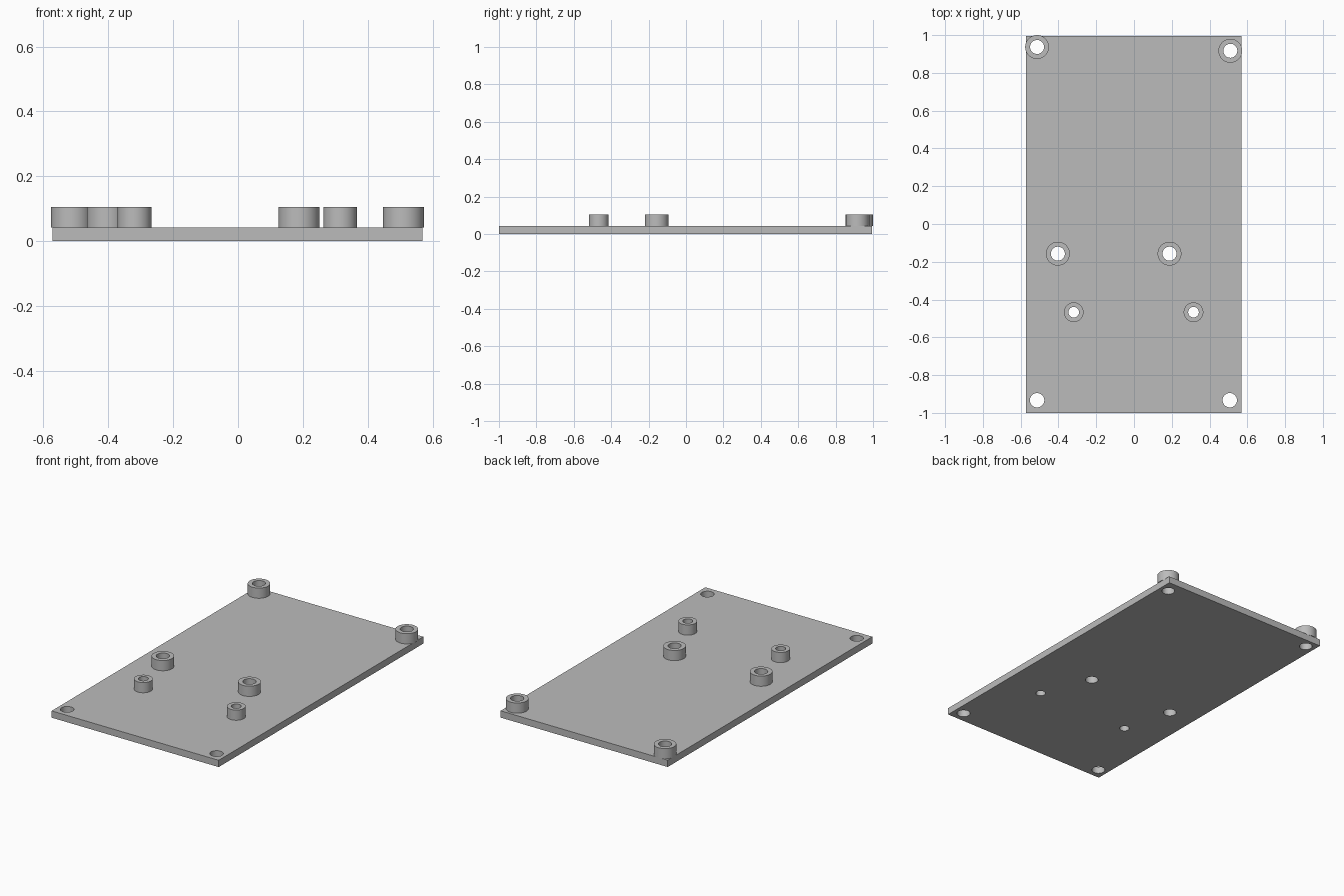
import bpy
import bmesh
import math
from mathutils import Matrix

if "Cube" in bpy.data.objects:
    bpy.data.objects.remove(bpy.data.objects["Cube"])

PLATE_TOP, BOSS_TOP = 0.042, 0.105
SIDES = 64

grey = bpy.data.materials.new("plain_grey")
grey.use_nodes = True
grey.diffuse_color = (0.5, 0.5, 0.5, 1)
grey.node_tree.nodes["Principled BSDF"].inputs["Base Color"].default_value = grey.diffuse_color


def add_object(name, bm):
    mesh = bpy.data.meshes.new(name)
    bmesh.ops.recalc_face_normals(bm, faces=bm.faces)
    bm.to_mesh(mesh)
    bm.free()
    obj = bpy.data.objects.new(name, mesh)
    bpy.context.collection.objects.link(obj)
    mesh.materials.append(grey)
    return obj


def smooth(obj):
    bpy.ops.object.select_all(action="DESELECT")
    obj.select_set(True)
    bpy.context.view_layer.objects.active = obj
    bpy.ops.object.shade_smooth_by_angle(angle=math.radians(30))


def tube(name, x, y, outer, bore):
    """Hollow boss: four rings joined into a closed wall."""
    bm = bmesh.new()
    profile = [(outer, PLATE_TOP), (outer, BOSS_TOP), (bore, BOSS_TOP), (bore, PLATE_TOP)]
    rings = []
    for r, z in profile:
        angles = [2 * math.pi * i / SIDES for i in range(SIDES)]
        rings.append([bm.verts.new((x + r * math.cos(a), y + r * math.sin(a), z)) for a in angles])
    for k, low in enumerate(rings):
        high = rings[(k + 1) % len(rings)]
        for i in range(SIDES):
            j = (i + 1) % SIDES
            bm.faces.new((low[i], low[j], high[j], high[i]))
    smooth(add_object(name, bm))


# Bosses: name, x, y, outer radius, bore radius
bosses = [
    ("back_right_boss", -0.513, 0.937, 0.063, 0.037),
    ("back_left_boss", 0.510, 0.917, 0.063, 0.037),
    ("middle_right_boss", -0.403, -0.157, 0.063, 0.037),
    ("middle_left_boss", 0.188, -0.157, 0.063, 0.037),
    ("front_right_boss", -0.319, -0.467, 0.052, 0.028),
    ("front_left_boss", 0.315, -0.467, 0.052, 0.028),
]
for boss in bosses:
    tube(*boss)

# Base plate
bm = bmesh.new()
bmesh.ops.create_cube(bm, size=1, matrix=Matrix.Translation((-0.002, -0.002, PLATE_TOP / 2))
                      @ Matrix.Diagonal((1.14, 1.995, PLATE_TOP, 1)))
plate = add_object("base_plate", bm)

# Through holes under every boss and in the two front corners
holes = [(x, y, bore) for _, x, y, _, bore in bosses]
holes += [(-0.513, -0.933, 0.038), (0.507, -0.933, 0.038)]
bm = bmesh.new()
for x, y, r in holes:
    bmesh.ops.create_cone(bm, cap_ends=True, segments=SIDES, radius1=r, radius2=r,
                          depth=0.3, matrix=Matrix.Translation((x, y, 0)))
cutter = add_object("hole_cutter", bm)
cutter.hide_render = True

cut = plate.modifiers.new("holes", "BOOLEAN")
cut.operation = "DIFFERENCE"
cut.solver = "EXACT"
cut.object = cutter
bpy.ops.object.select_all(action="DESELECT")
plate.select_set(True)
bpy.context.view_layer.objects.active = plate
bpy.ops.object.modifier_apply(modifier=cut.name)
bpy.data.objects.remove(cutter)
smooth(plate)
